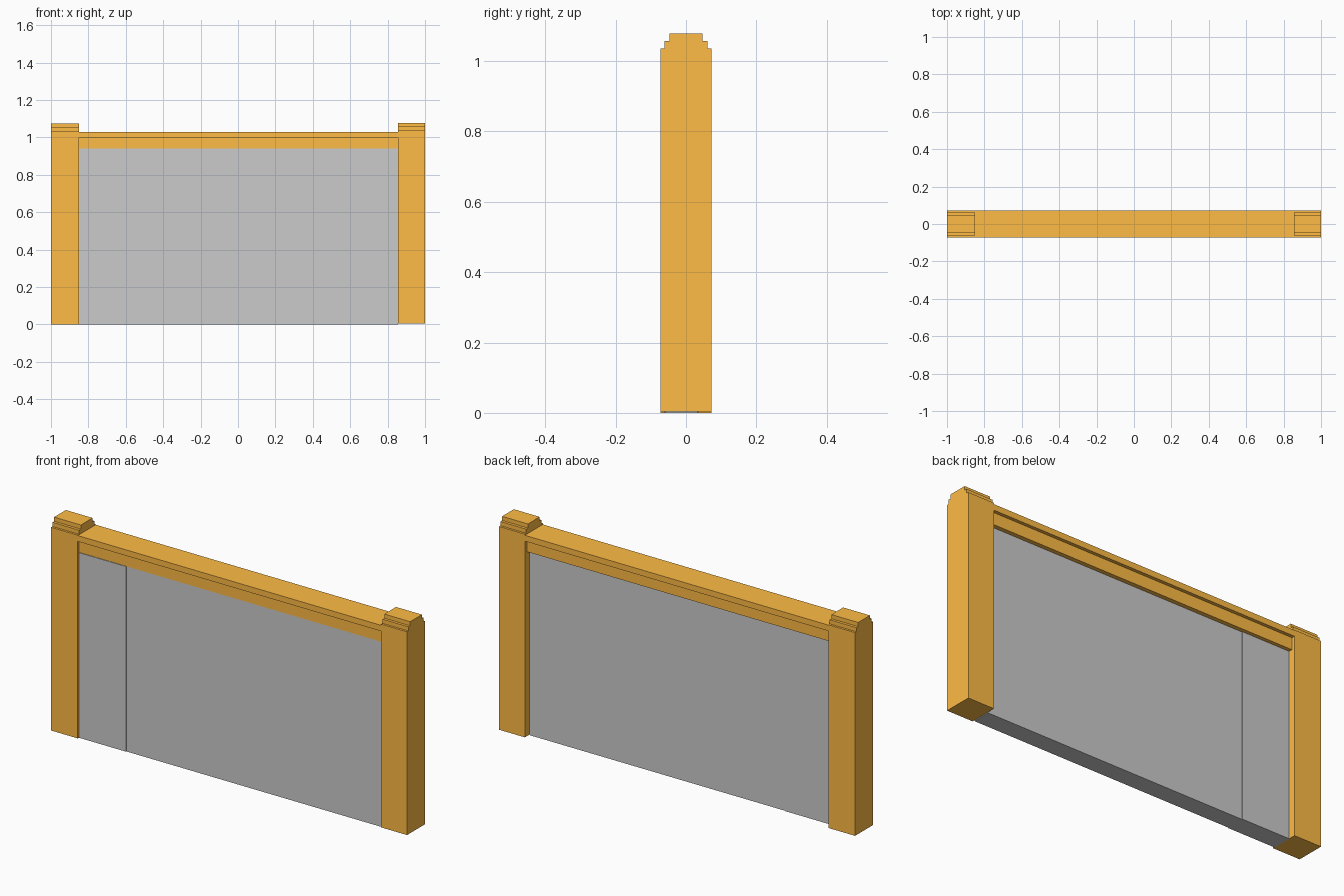
import bpy, bmesh

if "Cube" in bpy.data.objects:
    bpy.data.objects.remove(bpy.data.objects["Cube"])

orange = bpy.data.materials.new("orange_paint")
orange.diffuse_color = (1.0, 0.5, 0.06, 1)
orange.use_nodes = True
orange.node_tree.nodes["Principled BSDF"].inputs["Base Color"].default_value = orange.diffuse_color


def extrude_profile(name, profile, x0, x1, z=0.0, mat=None):
    """Extrude a closed (y, z) profile along x."""
    bm = bmesh.new()
    face = bm.faces.new([bm.verts.new((x0, y, h + z)) for y, h in profile])
    new = bmesh.ops.extrude_face_region(bm, geom=[face])["geom"]
    moved = [v for v in new if isinstance(v, bmesh.types.BMVert)]
    bmesh.ops.translate(bm, verts=moved, vec=(x1 - x0, 0, 0))
    bmesh.ops.recalc_face_normals(bm, faces=bm.faces)
    mesh = bpy.data.meshes.new(name)
    bm.to_mesh(mesh)
    bm.free()
    if mat:
        mesh.materials.append(mat)
    obj = bpy.data.objects.new(name, mesh)
    bpy.context.collection.objects.link(obj)
    return obj


def rect(y0, y1, z0, z1):
    return [(y0, z0), (y1, z0), (y1, z1), (y0, z1)]


# End posts with stepped caps
half = [(0.072, 0), (0.072, 1.032), (0.061, 1.032), (0.061, 1.053),
        (0.047, 1.053), (0.047, 1.074)]
post = half + [(-y, z) for y, z in reversed(half)]
extrude_profile("left_post", post, -1.0, -0.85, 0.0, orange)
extrude_profile("right_post", post, 0.855, 1.0, 0.004, orange)

# Top rail: wide coping over a narrower band, flush with the panel in front
rail = [(-0.072, 1.03), (-0.072, 1.0), (-0.06, 1.0), (-0.06, 0.94),
        (0.055, 0.94), (0.055, 1.0), (0.072, 1.0), (0.072, 1.03)]
extrude_profile("top_rail", rail, -0.85, 0.855, 0.0, orange)

# Infill panel, the short left section very slightly thicker
extrude_profile("main_panel", rect(-0.06, 0.033, 0.0, 0.94), -0.585, 0.855)
extrude_profile("short_panel", rect(-0.063, 0.036, 0.0, 0.94), -0.85, -0.585)
